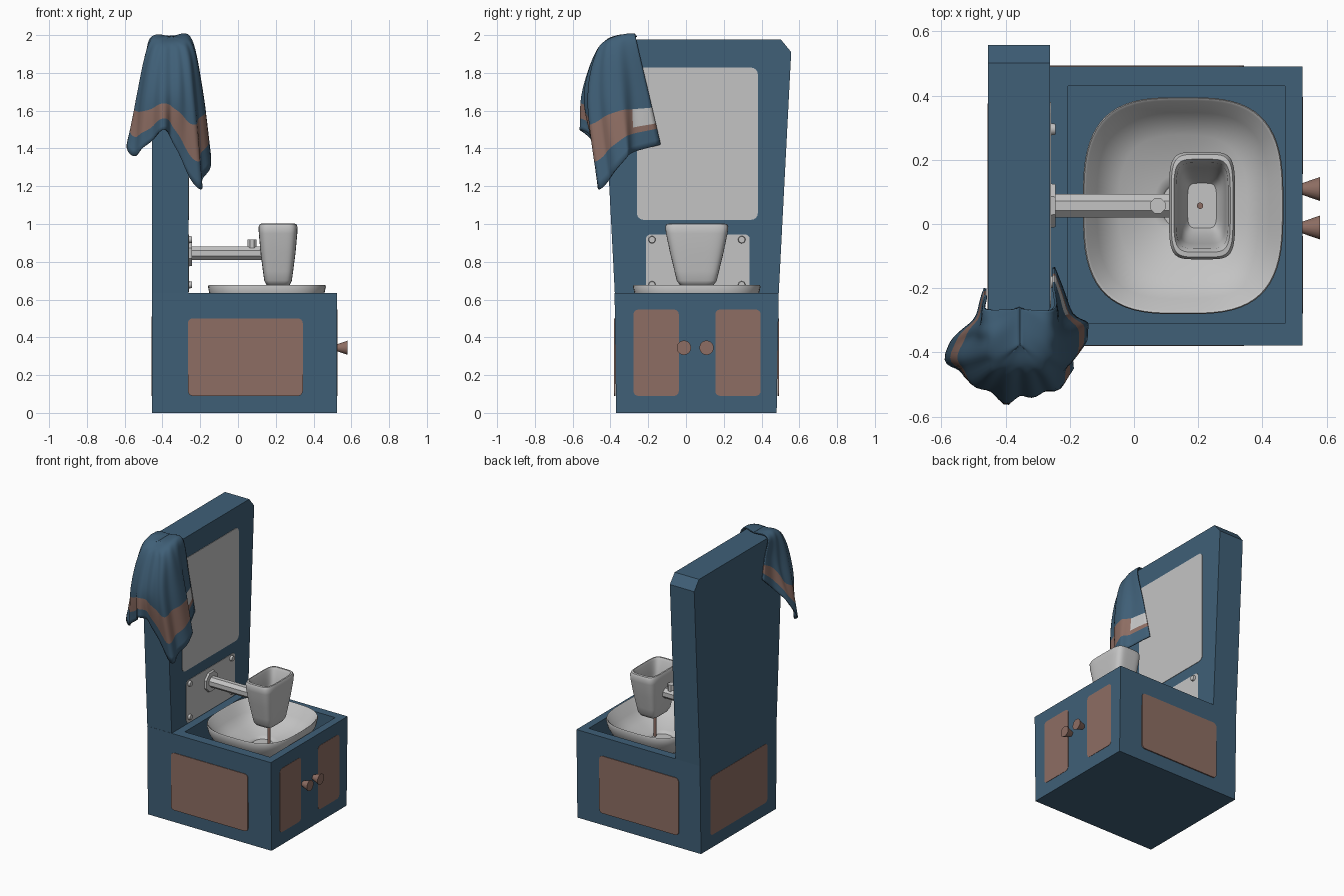
import bpy, bmesh, math
from mathutils import Vector, Matrix

if "Cube" in bpy.data.objects:
    bpy.data.objects.remove(bpy.data.objects["Cube"])


def material(name, rgb):
    m = bpy.data.materials.new(name)
    m.diffuse_color = (*rgb, 1)
    m.use_nodes = True
    m.node_tree.nodes["Principled BSDF"].inputs["Base Color"].default_value = m.diffuse_color
    return m


BLUE = material("slate blue", (0.05, 0.115, 0.185))
COPPER = material("dull copper", (0.27, 0.155, 0.125))
GREY = material("pale grey", (0.55, 0.55, 0.55))
YC = 0.057  # y of the symmetry plane


def build(name, verts, faces, mats, smooth=None):
    bm = bmesh.new()
    vs = [bm.verts.new(v) for v in verts]
    for f in faces:
        bm.faces.new([vs[i] for i in f])
    bmesh.ops.recalc_face_normals(bm, faces=bm.faces)
    me = bpy.data.meshes.new(name)
    bm.to_mesh(me)
    bm.free()
    ob = bpy.data.objects.new(name, me)
    bpy.context.collection.objects.link(ob)
    for m in mats:
        me.materials.append(m)
    if smooth:
        bpy.ops.object.select_all(action='DESELECT')
        ob.select_set(True)
        bpy.context.view_layer.objects.active = ob
        bpy.ops.object.shade_smooth_by_angle(angle=math.radians(smooth))
    return ob


def loft(name, rings, mat, smooth=None):
    """Skin equal-sized rings and cap both ends."""
    n = len(rings[0])
    verts = [v for r in rings for v in r]
    faces = [(k * n + i, k * n + (i + 1) % n, (k + 1) * n + (i + 1) % n, (k + 1) * n + i)
             for k in range(len(rings) - 1) for i in range(n)]
    faces += [tuple(range(n)), tuple(range((len(rings) - 1) * n, len(rings) * n))]
    return build(name, verts, faces, [mat], smooth)


def rect(x0, x1, y0, y1, z):
    return [(x0, y0, z), (x1, y0, z), (x1, y1, z), (x0, y1, z)]


def squircle(cx, cy, z, hx, hy, p, n=64):
    out = []
    for i in range(n):
        a = 2 * math.pi * (i + 0.5) / n
        c, s = math.cos(a), math.sin(a)
        out.append((cx + hx * math.copysign(abs(c) ** (2 / p), c),
                    cy + hy * math.copysign(abs(s) ** (2 / p), s), z))
    return out


def plate(name, mat, axis, p0, p1, u, v, r=0.025):
    """Thin rounded plate facing axis 0 (x) or 1 (y); u is across, v is height."""
    outline = []
    for k, (cu, cv) in enumerate([(u[1] - r, v[1] - r), (u[0] + r, v[1] - r),
                                  (u[0] + r, v[0] + r), (u[1] - r, v[0] + r)]):
        for j in range(5):
            a = math.pi / 2 * (k + j / 4)
            outline.append((cu + r * math.cos(a), cv + r * math.sin(a)))
    rings = [[(p, a, b) if axis == 0 else (a, p, b) for a, b in outline] for p in (p0, p1)]
    return loft(name, rings, mat)


def rod(name, mat, start, axis, length, r1, r2, sides, smooth=None):
    rings = []
    for d, r in ((0, r1), (length, r2)):
        ring = []
        for i in range(sides):
            a = 2 * math.pi * (i + 0.5) / sides
            c, s = r * math.cos(a), r * math.sin(a)
            off = (d, c, s) if axis == 'x' else (c, s, d)
            ring.append(tuple(Vector(start) + Vector(off)))
        rings.append(ring)
    return loft(name, rings, mat, smooth)


# cabinet with a recessed top
loft("cabinet", [rect(-0.455, 0.525, -0.37, 0.48, 0),
                 rect(-0.455, 0.525, -0.378, 0.491, 0.635),
                 rect(-0.205, 0.47, -0.31, 0.43, 0.635),
                 rect(-0.205, 0.47, -0.31, 0.43, 0.46)], BLUE)

# tall flaring back board with clipped corners
half = [(0.434, 0.635), (0.5, 1.91), (0.445, 1.977)]
prof = [(YC + y, z) for y, z in half] + [(YC - y, z) for y, z in reversed(half)]
loft("back_board", [[(x, y, z) for y, z in prof] for x in (-0.455, -0.262)], BLUE)

# inlaid panels
plate("front_side_panel", COPPER, 1, -0.3725, -0.3805, (-0.265, 0.343), (0.09, 0.5))
plate("rear_side_panel", COPPER, 1, 0.485, 0.493, (-0.285, 0.343), (0.09, 0.5))
plate("back_panel", COPPER, 0, -0.45, -0.457, (-0.27, 0.375), (0.09, 0.51))
plate("left_door_panel", COPPER, 0, 0.52, 0.527, (-0.278, -0.038), (0.09, 0.547))
plate("right_door_panel", COPPER, 0, 0.52, 0.527, (0.155, 0.395), (0.09, 0.547))
plate("mirror", GREY, 0, -0.266, -0.259, (-0.26, 0.38), (1.022, 1.828), 0.035)
plate("tap_plate", GREY, 0, -0.266, -0.259, (-0.212, 0.337), (0.64, 0.945))

# door knobs and plate bolts
for i, y in enumerate((-0.011, 0.109)):
    rod(f"knob_{i}", COPPER, (0.52, y, 0.345), 'x', 0.06, 0.017, 0.038, 20, 40)
for i, (y, z) in enumerate([(-0.18, 0.917), (0.295, 0.917), (-0.18, 0.678), (0.295, 0.678)]):
    rod(f"bolt_{i}", GREY, (-0.262, y, z), 'x', 0.018, 0.02, 0.017, 14, 40)

# tap pipe, wall flange and valve
rod("pipe_flange", GREY, (-0.262, YC, 0.845), 'x', 0.018, 0.075, 0.072, 8)
rod("pipe", GREY, (-0.26, YC, 0.845), 'x', 0.39, 0.039, 0.039, 8)
rod("valve", GREY, (0.074, YC, 0.86), 'z', 0.058, 0.026, 0.026, 8)

# basin bowl: outside going up, then inside going down to the drain
bowl = [(0.465, 0.10, 0.10), (0.48, 0.19, 0.21), (0.54, 0.265, 0.287), (0.62, 0.302, 0.327),
        (0.668, 0.3125, 0.338), (0.677, 0.309, 0.335), (0.672, 0.302, 0.327),
        (0.60, 0.268, 0.29), (0.545, 0.20, 0.22), (0.52, 0.09, 0.10), (0.512, 0.07, 0.075),
        (0.505, 0.066, 0.07)]
loft("basin", [squircle(0.153, YC, z, a, b, 2 + 1.1 * min(1, a / 0.27)) for z, a, b in bowl],
     GREY, 50)

# hollow water tank above the basin
tank = [(0.672, 0.045, 0.07), (0.678, 0.062, 0.09), (0.70, 0.073, 0.106), (0.75, 0.08, 0.118),
        (0.85, 0.093, 0.142), (0.95, 0.102, 0.163), (0.985, 0.103, 0.167), (1.0, 0.096, 0.16),
        (1.002, 0.088, 0.145), (0.985, 0.081, 0.134), (0.90, 0.073, 0.118), (0.78, 0.062, 0.09),
        (0.75, 0.045, 0.07)]
loft("tank", [squircle(0.212, YC, z, a, b, 5) for z, a, b in tank], GREY, 50)
rod("spout_pin", COPPER, (0.206, YC, 0.51), 'z', 0.25, 0.01, 0.01, 12, 40)

# draped towel: columns run round the board corner; each has ring, middle and hem points
cols = [((-.253, -.265, 1.98), (-.25, -.20, 1.70), (-.25, -.135, 1.42)),
        ((-.25, -.32, 1.98), (-.225, -.29, 1.70), (-.19, -.28, 1.38)),
        ((-.248, -.38, 1.965), (-.185, -.36, 1.70), (-.14, -.32, 1.345)),
        ((-.255, -.43, 1.94), (-.215, -.45, 1.68), (-.18, -.40, 1.25)),
        ((-.285, -.465, 1.92), (-.25, -.515, 1.65), (-.215, -.46, 1.19)),
        ((-.33, -.465, 1.92), (-.32, -.53, 1.68), (-.335, -.48, 1.41)),
        ((-.38, -.465, 1.92), (-.39, -.54, 1.70), (-.39, -.55, 1.50)),
        ((-.43, -.46, 1.925), (-.47, -.51, 1.68), (-.48, -.49, 1.42)),
        ((-.458, -.42, 1.95), (-.525, -.44, 1.69), (-.56, -.45, 1.36)),
        ((-.462, -.36, 1.975), (-.51, -.36, 1.72), (-.58, -.38, 1.47)),
        ((-.462, -.31, 1.98), (-.478, -.30, 1.82), (-.50, -.30, 1.60)),
        ((-.46, -.265, 1.98), (-.462, -.23, 1.85), (-.464, -.20, 1.71))]


def spline(pts, count):
    """Even samples of a Catmull-Rom curve through pts."""
    p = [Vector(q) for q in pts]
    p = [2 * p[0] - p[1]] + p + [2 * p[-1] - p[-2]]
    out = []
    for i in range(count):
        t = i / (count - 1) * (len(pts) - 1)
        k = min(int(t), len(pts) - 2)
        t -= k
        a, b, c, d = p[k:k + 4]
        out.append(0.5 * (2 * b + (c - a) * t + (2 * a - 5 * b + 4 * c - d) * t * t
                          + (3 * b - a - 3 * c + d) * t ** 3))
    return out


NU, NV = 67, 31
columns = []
for ring, mid, hem in cols:
    cap = (-0.355, max(-0.37, min(-0.265, ring[1] + 0.05)) if ring[1] < -0.27 else -0.265, 1.993)
    columns.append(spline([cap, ring, mid, hem], NV))
rows = [spline([c[j] for c in columns], NU) for j in range(NV)]
verts, faces = [], []
for j, row in enumerate(rows):
    for i, p in enumerate(row):
        # fine folds that grow towards the hem on the loose part
        w = 0.012 * math.sin(i * 0.9) * (j / NV) * math.sin(math.pi * i / (NU - 1))
        out = Vector((p.x + 0.355, p.y + 0.30, 0))
        verts.append(p + (out.normalized() * w if out.length > 0.05 and j > 8 else Vector()))
for j in range(NV - 1):
    for i in range(NU - 1):
        a = j * NU + i
        faces.append((a, a + 1, a + NU + 1, a + NU))
towel = build("towel", verts, faces, [BLUE, COPPER, GREY], 60)
# woven stripe near the hem, pale at the front end
for n, poly in enumerate(towel.data.polygons):
    j, i = divmod(n, NU - 1)
    if 23 <= j <= 26:
        poly.material_index = 2 if i < 6 and j < 26 else 1
sol = towel.modifiers.new("thickness", 'SOLIDIFY')
sol.thickness = 0.008
sol.offset = 0
